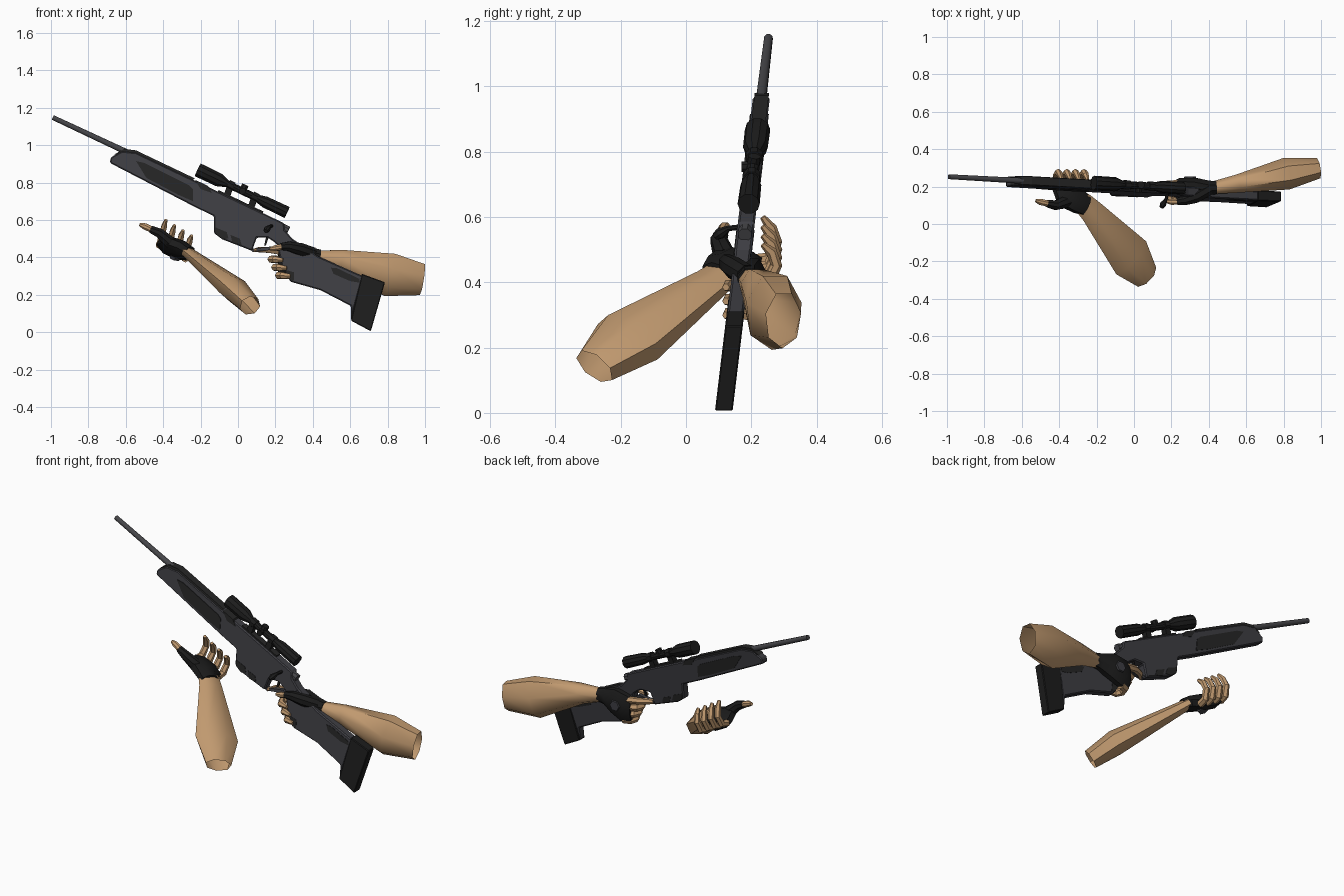
import bpy, bmesh, math
from mathutils import Vector

cube = bpy.data.objects.get("Cube")
if cube:
    bpy.data.objects.remove(cube, do_unlink=True)


def material(name, rgb):
    m = bpy.data.materials.new(name)
    m.use_nodes = True
    m.diffuse_color = (*rgb, 1)
    m.node_tree.nodes["Principled BSDF"].inputs["Base Color"].default_value = (*rgb, 1)
    return m


SKIN = material("skin", (.53, .32, .16))
GREY = material("gun_grey", (.048, .048, .056))
STEEL = material("barrel_steel", (.06, .06, .066))
BLACK = material("black", (.012, .012, .012))
DARK = material("dark_patch", (.019, .019, .019))
GLOVE = material("glove_black", (.011, .011, .011))


def plane_y(z):
    """The rifle leans: its middle plane moves back with height."""
    return .115 + .12 * z


def on_gun(x, z, side=0):
    return Vector((x, plane_y(z) + side, z))


def finish(name, bm, mat, smooth=None):
    bmesh.ops.recalc_face_normals(bm, faces=bm.faces)
    me = bpy.data.meshes.new(name)
    bm.to_mesh(me)
    bm.free()
    me.materials.append(mat)
    ob = bpy.data.objects.new(name, me)
    bpy.context.collection.objects.link(ob)
    if smooth:
        bpy.ops.object.select_all(action='DESELECT')
        ob.select_set(True)
        bpy.context.view_layer.objects.active = ob
        bpy.ops.object.shade_smooth_by_angle(angle=smooth)
    return ob


def prism(name, outline, half, mat, bevel=0):
    """Side outline (x, z) given thickness across the rifle."""
    bm = bmesh.new()
    face = bm.faces.new([bm.verts.new(on_gun(x, z, -half)) for x, z in outline])
    new = bmesh.ops.extrude_face_region(bm, geom=[face])["geom"]
    bmesh.ops.translate(bm, vec=(0, 2 * half, 0),
                        verts=[v for v in new if isinstance(v, bmesh.types.BMVert)])
    ob = finish(name, bm, mat)
    if bevel:
        mod = ob.modifiers.new("bevel", 'BEVEL')
        mod.width, mod.segments = bevel, 1
    return ob


def tube(name, path, radii, mat, sides=8, hint=(0, 0, 1), caps=(True, True), smooth=None):
    """Loft of elliptical rings; the first radius lies along the hint."""
    pts = [Vector(p) for p in path]
    bm = bmesh.new()
    rings = []
    for i, p in enumerate(pts):
        d = (pts[min(i + 1, len(pts) - 1)] - pts[max(i - 1, 0)]).normalized()
        u = Vector(hint)
        u = (u - d * u.dot(d)).normalized()
        v = d.cross(u)
        r = radii[i]
        a, b = r if isinstance(r, tuple) else (r, r)
        angles = [math.tau * (k + .5) / sides for k in range(sides)]
        rings.append([bm.verts.new(p + u * a * math.cos(t) + v * b * math.sin(t))
                      for t in angles])
    for r0, r1 in zip(rings, rings[1:]):
        for k in range(sides):
            n = (k + 1) % sides
            bm.faces.new((r0[k], r0[n], r1[n], r1[k]))
    for ring, cap in zip((rings[0], rings[-1]), caps):
        if cap:
            bm.faces.new(ring)
    return finish(name, bm, mat, smooth)


# Rifle body and stock
prism("receiver_and_forend", [
    (-.68, .935), (-.62, .968), (-.545, .96), (-.23, .81), (.246, .583), (.25, .545),
    (.30, .49), (.24, .44), (.19, .485), (.16, .505), (.10, .505), (.075, .435),
    (-.085, .497), (-.128, .53), (-.128, .62), (-.235, .672), (-.685, .905)],
    .026, GREY, .006)
prism("stock", [
    (.20, .535), (.25, .545), (.29, .5), (.43, .405), (.668, .30), (.604, .064),
    (.604, .14), (.44, .225), (.28, .27), (.235, .35), (.215, .44)], .025, GREY, .006)
prism("butt_pad", [(.662, .312), (.786, .267), (.71, .005), (.604, .062)], .027, BLACK, .004)
prism("trigger_guard", [(.07, .445), (.19, .46), (.23, .43), (.18, .44), (.075, .43)],
      .012, GREY)
prism("trigger", [(.15, .51), (.165, .51), (.15, .465), (.14, .462)], .006, BLACK)

# Dark painted areas on the rifle, slightly wider than the body
patches = {
    "forend_grip": ([(-.545, .915), (-.50, .905), (-.26, .785), (-.24, .765), (-.24, .70),
                     (-.32, .735), (-.49, .825)], .029),
    "forend_top": ([(-.66, .951), (-.61, .98), (-.545, .972), (-.23, .822), (-.25, .808),
                    (-.33, .83), (-.36, .86), (-.54, .945)], .022),
    "receiver": ([(-.23, .815), (-.16, .782), (-.14, .745), (-.20, .765)], .028),
    "magazine_front": ([(-.12, .56), (-.06, .535), (-.05, .50), (-.085, .499), (-.12, .528)], .028),
    "magazine_rear": ([(-.04, .52), (.01, .50), (.02, .465), (-.03, .478)], .028),
    "stock": ([(.497, .345), (.53, .342), (.65, .285), (.65, .265), (.60, .273), (.51, .312)], .027),
    "grip": ([(.25, .335), (.30, .32), (.30, .275), (.275, .28)], .027),
}
for name, (outline, half) in patches.items():
    prism(name + "_patch", outline, half, DARK)

# Barrel
tube("barrel", [on_gun(-.99, 1.148), on_gun(-.55, .942)], [.014, .017], STEEL, smooth=.9)

# Bolt and handle
tube("bolt", [on_gun(.06, .645, 0), on_gun(.27, .545, 0)], [.022, .022], STEEL)
handle = [(.185, .175, .57), (.17, .13, .565), (.155, .105, .55), (.148, .09, .54)]
tube("bolt_handle", handle, [.009, .009, .018, .012], BLACK)

# Scope, drawn along its axis from the front lens to the eyepiece
START, END = Vector((-.215, .868)), Vector((.262, .64))


def scope_point(t, lift=0):
    p = START.lerp(END, t)
    return on_gun(p.x + lift * .43, p.y + lift * .9)


profile = [(0, .039), (.24, .038), (.33, .02), (.66, .02), (.75, .032), (1, .034)]
tube("scope_tube", [scope_point(t) for t, r in profile], [r for t, r in profile],
     BLACK, sides=10, smooth=.5)
for t, name in ((.37, "front"), (.64, "rear")):
    tube(name + "_scope_ring", [scope_point(t - .03), scope_point(t + .03)], [.027] * 2, BLACK)
    tube(name + "_scope_mount", [scope_point(t, -.01), scope_point(t + .01, -.065)],
         [.024] * 2, BLACK, sides=4, hint=(1, 0, 0))
tube("scope_turret", [scope_point(.5), scope_point(.5, .036)], [.02] * 2, BLACK, hint=(1, 0, 0))
c = scope_point(.5)
tube("scope_side_turret", [c, c + Vector((0, -.036, 0))], [.018] * 2, BLACK)
tube("scope_rail", [scope_point(.28, -.06), scope_point(.78, -.06)],
     [(.014, .024)] * 2, DARK, sides=4)

# Bare forearms, open at the elbow
tube("right_forearm", [(.40, .19, .405), (.55, .215, .385), (.81, .268, .312), (.985, .298, .285)],
     [(.035, .032), (.062, .05), (.122, .088), (.088, .056)], SKIN, sides=7,
     caps=(True, False), smooth=1.0)
tube("left_forearm", [(-.28, .12, .435), (-.23, .07, .395), (-.02, -.175, .228), (.065, -.28, .142)],
     [(.06, .03), (.07, .037), (.128, .07), (.075, .055)], SKIN, sides=7,
     hint=(.57, .74, -.34), caps=(True, False), smooth=1.0)

# Left hand, cupped upward
ACROSS = (-.87, 0, .42)
tube("left_glove", [(-.255, .095, .425), (-.29, .115, .44), (-.335, .15, .45), (-.35, .20, .44),
                    (-.35, .225, .435)],
     [(.055, .036), (.068, .045), (.098, .048), (.098, .044), (.085, .028)],
     GLOVE, hint=ACROSS, smooth=.6)
tube("left_thumb_base", [(-.36, .12, .475), (-.42, .10, .53), (-.465, .11, .55)],
     [.036, .027, .021], GLOVE, smooth=.6)
tube("left_thumb_tip", [(-.455, .108, .546), (-.50, .118, .567), (-.525, .125, .575)],
     [.018, .018, .009], SKIN, smooth=.6)
for i, name in enumerate(("index", "middle", "ring", "little")):
    x, z = -.42 + .046 * i, .475 - .024 * i
    tip = .125 - .004 * i
    tube(f"left_{name}_finger",
         [(x, .21, z - .01), (x + .004, .255, z), (x + .015, .277, z + .05),
          (x + .025, .262, z + .09), (x + .035, .235, z + tip)],
         [.021, .02, .018, .017, .009], SKIN, sides=6, hint=(1, 0, 0), smooth=.6)

# Right hand, wrapped round the grip
tube("right_glove", [(.44, .195, .402), (.40, .193, .405), (.33, .207, .40), (.25, .213, .375),
                     (.215, .21, .375)],
     [(.042, .038), (.05, .042), (.08, .042), (.09, .036), (.07, .022)], GLOVE, smooth=.6)
tube("right_thumb_base", [(.40, .185, .42), (.33, .145, .445), (.27, .125, .46), (.23, .12, .458)],
     [.035, .035, .027, .02], GLOVE, smooth=.6)
tube("right_thumb_tip", [(.24, .12, .457), (.20, .118, .45), (.17, .122, .445)],
     [.017, .017, .009], SKIN, smooth=.6)
tube("right_index_finger", [(.24, .215, .43), (.17, .212, .44), (.12, .19, .442), (.085, .155, .437)],
     [.021, .019, .017, .01], SKIN, sides=6, smooth=.6)
for i, name in enumerate(("middle", "ring", "little")):
    x, z = .02 * i, .39 - .043 * i
    tube(f"right_{name}_finger",
         [(.23 + x, .215, z), (.19 + x, .20, z), (.178 + x, .165, z),
          (.195 + x, .13, z), (.24 + x, .122, z - .005)],
         [.021, .022, .021, .02, .011], SKIN, sides=6, smooth=.6)

# Knuckle plates on the backs of the gloves
tube("right_glove_plate", [(.30, .243, .39), (.30, .254, .39)], [.034, .03], GREY, sides=6)
tube("left_glove_plate", [(-.335, .165, .408), (-.34, .17, .392)], [.034, .03], GREY,
     sides=6, hint=(1, 0, 0))
